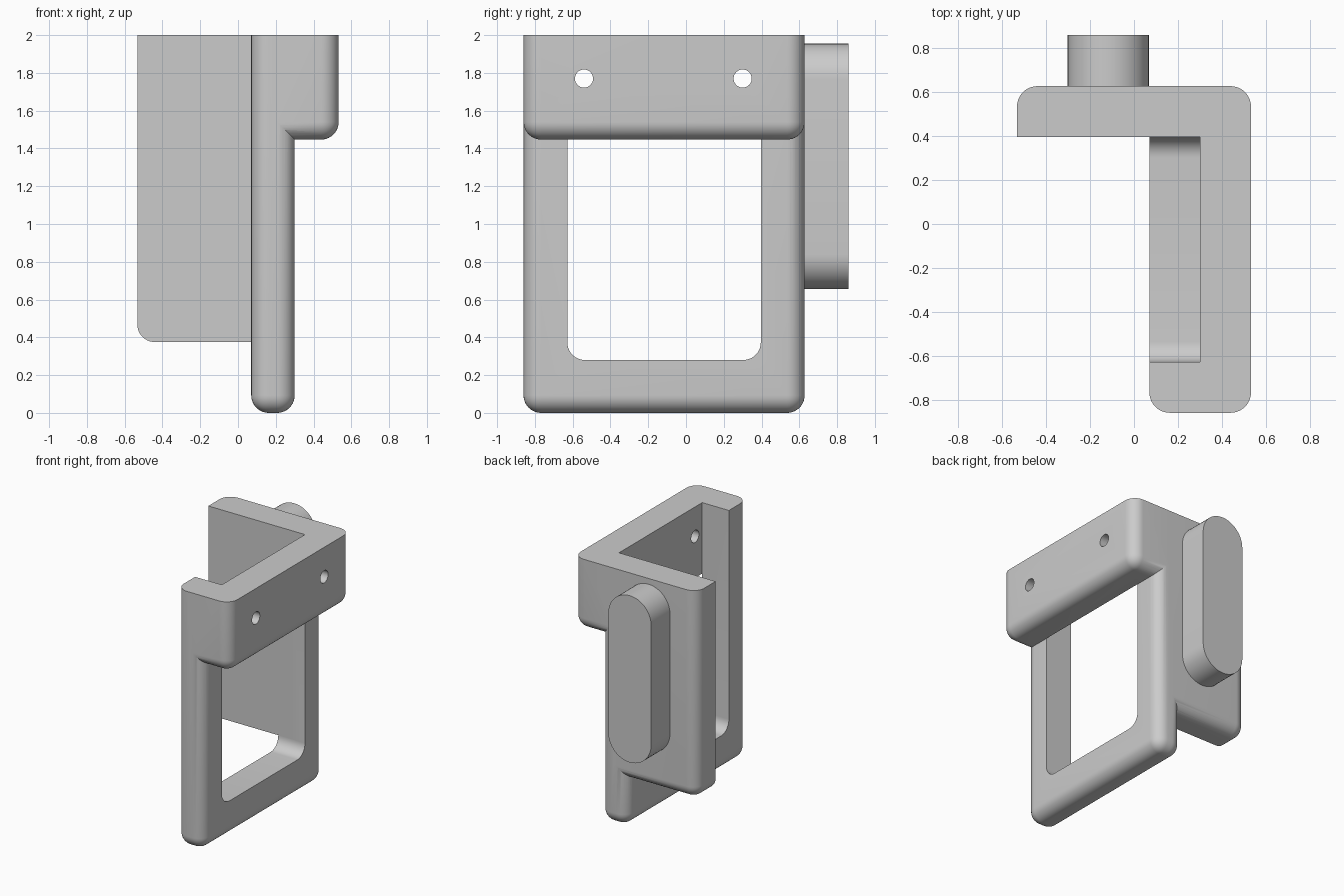
import bpy, bmesh, math
from mathutils import Matrix, Vector

cube = bpy.data.objects.get("Cube")
if cube:
    bpy.data.objects.remove(cube, do_unlink=True)

RADIUS = 0.093
HALF_X, HALF_Y, TOP = 0.533, 0.86, 2.0
WALL = 0.232
FRAME_L, FRAME_R = 0.07, 0.30        # frame thickness range in x
BACK_Y = HALF_Y - WALL               # outer face of the back plate
INNER_Y = BACK_Y - WALL              # inner face of the back plate
MID = (FRAME_L + FRAME_R) / 2

grey = bpy.data.materials.new("light grey plastic")
grey.use_nodes = True
colour = (0.6, 0.6, 0.6, 1)
grey.diffuse_color = colour
grey.node_tree.nodes["Principled BSDF"].inputs["Base Color"].default_value = colour


def finish(name, bm):
    mesh = bpy.data.meshes.new(name)
    bmesh.ops.recalc_face_normals(bm, faces=bm.faces)
    bm.to_mesh(mesh)
    bm.free()
    mesh.materials.append(grey)
    obj = bpy.data.objects.new(name, mesh)
    bpy.context.collection.objects.link(obj)
    return obj


def box(name, x, y, z, rounded=lambda a, b: False, radius=RADIUS):
    """Box from ranges; edges picked by the rule on their unit-cube ends are rounded."""
    bm = bmesh.new()
    bmesh.ops.create_cube(bm, size=2)
    edges = [e for e in bm.edges if rounded(e.verts[0].co, e.verts[1].co)]
    for v in bm.verts:
        for i, (lo, hi) in enumerate((x, y, z)):
            v.co[i] = hi if v.co[i] > 0 else lo
    if edges:
        bmesh.ops.bevel(bm, geom=edges, offset=radius, offset_type='OFFSET',
                        segments=10, profile=0.5, affect='EDGES')
    return finish(name, bm)


def on(a, b, axis, side):
    return a[axis] * side > 0 and b[axis] * side > 0


def combine(target, tool, operation):
    mod = target.modifiers.new("combine", 'BOOLEAN')
    mod.operation, mod.object, mod.solver = operation, tool, 'EXACT'
    bpy.context.view_layer.objects.active = target
    bpy.ops.object.modifier_apply(modifier=mod.name)
    bpy.data.objects.remove(tool, do_unlink=True)


def window(x):
    """Slot cutter, open at the top, with rounded lower corners."""
    return box("window_cutter", x, (-BACK_Y, INNER_Y), (0.28, TOP + 0.2),
               lambda a, b: on(a, b, 2, -1) and (on(a, b, 1, 1) or on(a, b, 1, -1)))


# Side frame: every edge rounded except around the flat top
bracket = box("bracket", (FRAME_L, FRAME_R), (-HALF_Y, BACK_Y), (0, TOP),
              lambda a, b: not on(a, b, 2, 1))
combine(bracket, window((-0.2, 0.6)), 'DIFFERENCE')

# Upper mounting band, closed side of the slot
band = box("band", (MID, HALF_X), (-HALF_Y, BACK_Y), (1.447, TOP),
           lambda a, b: not on(a, b, 2, 1) and not on(a, b, 0, -1))
combine(band, window((-0.2, FRAME_R)), 'DIFFERENCE')

# Two screw holes through the band
for y in (-0.54, 0.30):
    bm = bmesh.new()
    bmesh.ops.create_cone(bm, cap_ends=True, segments=32, radius1=0.048, radius2=0.048,
                          depth=0.6, matrix=Matrix.Translation((0.45, y, 1.77))
                          @ Matrix.Rotation(math.pi / 2, 4, 'Y'))
    combine(band, finish("hole_cutter", bm), 'DIFFERENCE')
combine(bracket, band, 'UNION')

# Back plate: outer edges rounded, inner face sharp
plate = box("plate", (-HALF_X, MID), (INNER_Y, BACK_Y), (0.375, TOP),
            lambda a, b: not on(a, b, 2, 1) and not on(a, b, 1, -1) and not on(a, b, 0, 1)
            or (on(a, b, 0, -1) and on(a, b, 2, -1)))
combine(bracket, plate, 'UNION')

# Pill-shaped boss on the back
bm = bmesh.new()
r, cx, low, high = 0.185, -0.117, 0.655, 1.955
ring = []
for centre, start in ((high - r, 0), (low + r, math.pi)):
    for i in range(25):
        t = start + math.pi * i / 24
        ring.append(bm.verts.new((cx + r * math.cos(t), BACK_Y - 0.03, centre + r * math.sin(t))))
face = bm.faces.new(ring)
out = bmesh.ops.extrude_face_region(bm, geom=[face])
bmesh.ops.translate(bm, vec=Vector((0, WALL + 0.03, 0)),
                    verts=[g for g in out["geom"] if isinstance(g, bmesh.types.BMVert)])
boss = finish("back_boss", bm)

for obj in (bracket, boss):
    bpy.ops.object.select_all(action='DESELECT')
    obj.select_set(True)
    bpy.context.view_layer.objects.active = obj
    bpy.ops.object.shade_smooth_by_angle(angle=math.radians(30))
